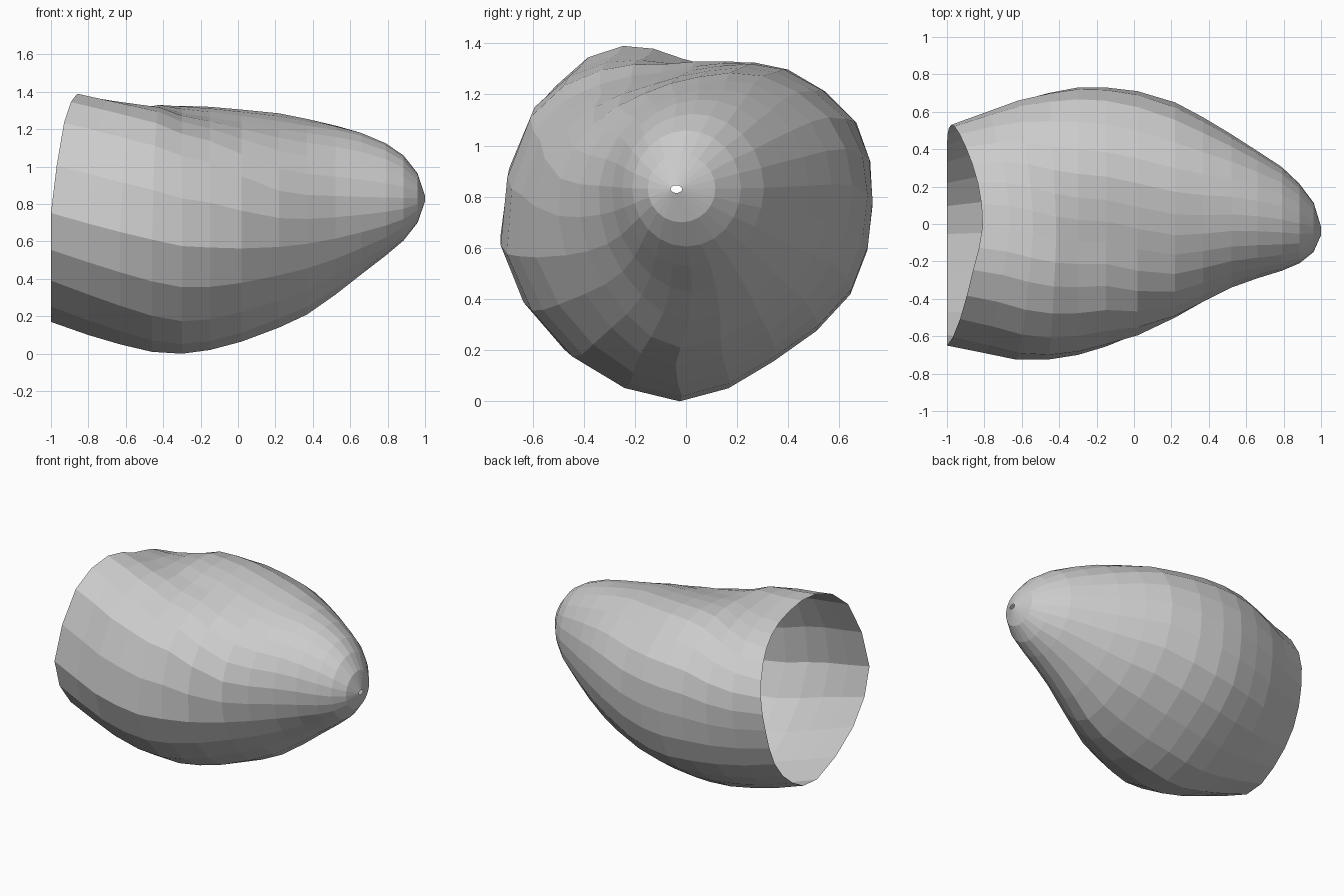
import bpy, bmesh, math
from mathutils import Vector

if "Cube" in bpy.data.objects:
    bpy.data.objects.remove(bpy.data.objects["Cube"])

# Cross-sections (y, z), starting at the bottom and turning towards +y
RIM = [(-.05, .17), (.22, .25), (.42, .46), (.51, .73), (.52, .96), (.41, 1.15),
       (.22, 1.265), (-.01, 1.335), (-.24, 1.385), (-.50, 1.23), (-.64, .75), (-.46, .39)]
MID = [(-.03, 0), (.34, .16), (.645, .42), (.73, .77), (.66, 1.09), (.38, 1.295),
       (.12, 1.31), (-.11, 1.265), (-.35, 1.21), (-.605, 1.03), (-.70, .56), (-.44, .165)]
FRONT = [(-.03, .18), (.31, .305), (.54, .56), (.61, .85), (.52, 1.10), (.28, 1.25),
         (.05, 1.245), (-.15, 1.18), (-.33, 1.06), (-.44, .85), (-.41, .58), (-.25, .32)]
NOSE = [(math.sin(math.tau * i / 12), -math.cos(math.tau * i / 12)) for i in range(12)]
KEYS = [(-1.0, RIM), (-.2, MID), (.3, FRONT), (.9, NOSE)]

# How far the open rim is scooped back along x at each section point
SCOOP = [0, 0, 0, .01, .04, .10, .165, .19, .14, .07, 0, 0]

# Stations: x, y min, y max, z min, z max
STATIONS = [
    (-1.0, -.65, .53, .17, 1.39), (-.80, -.69, .60, .10, 1.355),
    (-.63, -.725, .66, .05, 1.335), (-.46, -.725, .70, .01, 1.33),
    (-.30, -.70, .73, 0, 1.325), (-.15, -.655, .73, .02, 1.32),
    (.02, -.595, .71, .065, 1.305), (.22, -.50, .65, .14, 1.285),
    (.37, -.415, .57, .21, 1.255), (.52, -.34, .48, .315, 1.22),
    (.66, -.29, .39, .425, 1.18), (.79, -.25, .305, .525, 1.125),
    (.885, -.21, .215, .605, 1.06), (.96, -.15, .115, .70, .965),
    (1.0, -.06, -.015, .815, .845),
]


def unit(points):
    """Scale points so their bounding box is -1 to 1."""
    axes = []
    for values in zip(*points):
        lo, hi = min(values), max(values)
        axes.append([(2 * v - lo - hi) / (hi - lo) for v in values])
    return list(zip(*axes))


def section(x):
    """Blend the two key sections around x."""
    for (x0, a), (x1, b) in zip(KEYS, KEYS[1:]):
        if x <= x1:
            t = (x - x0) / (x1 - x0)
            t = .5 * t + .5 * t * t * (3 - 2 * t)
            return [Vector(p).lerp(Vector(q), t) for p, q in zip(unit(a), unit(b))]
    return [Vector(p) for p in NOSE]


def refine(values):
    """Double a closed loop with smooth midpoints."""
    n, out = len(values), []
    for i in range(n):
        a, b, c, d = (values[(i + k) % n] for k in (-1, 0, 1, 2))
        out += [b, (b + c) * .5625 - (a + d) * .0625]
    return out


# Open shell lofted through the stations
bm = bmesh.new()
scoop = refine(SCOOP)
rings = []
for x, y0, y1, z0, z1 in STATIONS:
    fade = max(0, (-.3 - x) / .7)
    ring = []
    for (u, v), s in zip(unit(refine(section(x))), scoop):
        ring.append(bm.verts.new((x + max(0, s) * fade,
                                  (y0 + y1) / 2 + u * (y1 - y0) / 2,
                                  (z0 + z1) / 2 + v * (z1 - z0) / 2)))
    rings.append(ring)
for a, b in zip(rings, rings[1:]):
    for i in range(len(a)):
        j = (i + 1) % len(a)
        bm.faces.new((a[i], a[j], b[j], b[i]))
bmesh.ops.recalc_face_normals(bm, faces=bm.faces)
# An open shell: make sure the normals point outward
side = max(bm.faces, key=lambda f: f.calc_center_median().y)
if side.normal.y < 0:
    bmesh.ops.reverse_faces(bm, faces=bm.faces)

mesh = bpy.data.meshes.new("open_shell")
bm.to_mesh(mesh)
bm.free()
bpy.context.collection.objects.link(bpy.data.objects.new("open_shell", mesh))
